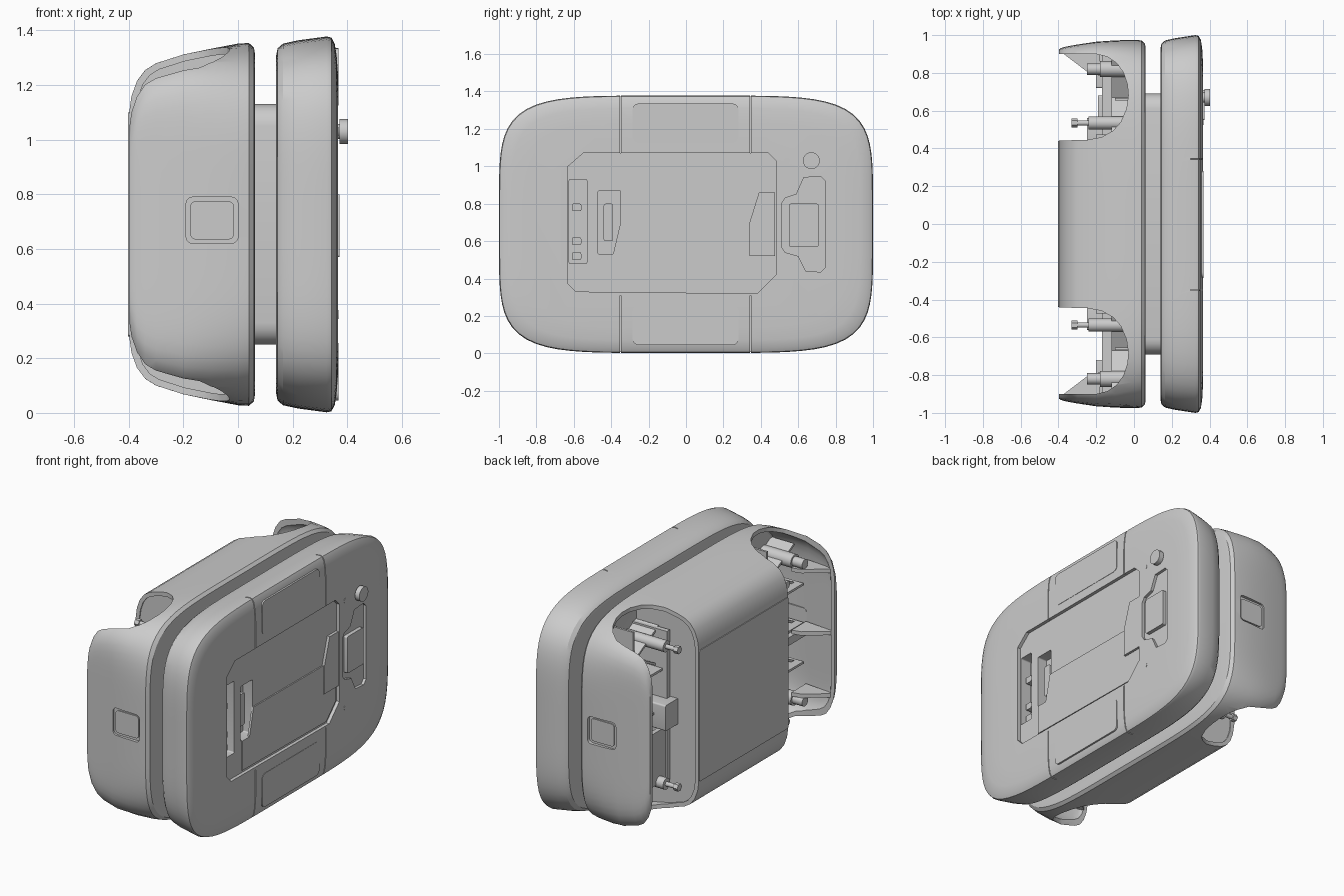
import bpy, bmesh, math
from mathutils import Vector

if "Cube" in bpy.data.objects:
    bpy.data.objects.remove(bpy.data.objects["Cube"])

CZ = 0.69  # height of the centre line


def finish(name, bm, angle=30):
    bmesh.ops.recalc_face_normals(bm, faces=bm.faces)
    me = bpy.data.meshes.new(name)
    bm.to_mesh(me)
    bm.free()
    ob = bpy.data.objects.new(name, me)
    bpy.context.collection.objects.link(ob)
    smooth(ob, angle)
    return ob


def activate(ob):
    bpy.ops.object.select_all(action='DESELECT')
    ob.select_set(True)
    bpy.context.view_layer.objects.active = ob


def smooth(ob, angle=30):
    activate(ob)
    bpy.ops.object.shade_smooth_by_angle(angle=math.radians(angle))


def loft(name, sections, n=128):
    """Stack superellipse outlines (x, half_y, half_z, exponent) along x."""
    bm = bmesh.new()
    rings = []
    for x, a, b, e in sections:
        ring = []
        for i in range(n):
            t = 2 * math.pi * (i + 0.5) / n
            c, s = math.cos(t), math.sin(t)
            r = (abs(c) ** e + abs(s) ** e) ** (-1 / e)
            ring.append(bm.verts.new((x, a * r * c, CZ + b * r * s)))
        rings.append(ring)
    for p, q in zip(rings, rings[1:]):
        for i in range(n):
            j = (i + 1) % n
            bm.faces.new((p[i], p[j], q[j], q[i]))
    bm.faces.new(rings[0])
    bm.faces.new(rings[-1])
    return finish(name, bm)


def prism(name, pts, lo, hi, axis='x'):
    """Extrude (y, z) points along x, (x, z) along y, or (x, y) along z."""
    place = {'x': lambda p, h: (h, p[0], p[1]),
             'y': lambda p, h: (p[0], h, p[1]),
             'z': lambda p, h: (p[0], p[1], h)}[axis]
    bm = bmesh.new()
    a = [bm.verts.new(place(p, lo)) for p in pts]
    b = [bm.verts.new(place(p, hi)) for p in pts]
    for i in range(len(pts)):
        j = (i + 1) % len(pts)
        bm.faces.new((a[i], a[j], b[j], b[i]))
    bm.faces.new(a)
    bm.faces.new(b)
    return finish(name, bm)


def rrect(u0, u1, v0, v1, r=0.03, k=5):
    pts = []
    for cx, cy, start in ((u1 - r, v1 - r, 0), (u0 + r, v1 - r, 90),
                          (u0 + r, v0 + r, 180), (u1 - r, v0 + r, 270)):
        for i in range(k + 1):
            t = math.radians(start + 90 * i / k)
            pts.append((cx + r * math.cos(t), cy + r * math.sin(t)))
    return pts


def circle(u, v, r, n=20):
    return [(u + r * math.cos(2 * math.pi * i / n), v + r * math.sin(2 * math.pi * i / n))
            for i in range(n)]


def rib(name, p, q, x0, x1, t=0.014):
    p, q = Vector(p), Vector(q)
    d = (q - p).normalized() * t / 2
    w = Vector((-d.y, d.x))
    return prism(name, [p + w, q + w, q - w, p - w], x0, x1)


def cut(ob, cutter):
    activate(ob)
    m = ob.modifiers.new("cut", 'BOOLEAN')
    m.operation, m.object, m.solver = 'DIFFERENCE', cutter, 'EXACT'
    bpy.ops.object.modifier_apply(modifier=m.name)
    bpy.data.objects.remove(cutter)


# Front plate with recessed bay, slots and handle pocket
plate = loft("front_plate", [
    (0.14, 0.93, 0.62, 5.2), (0.145, 0.955, 0.645, 5.2), (0.165, 0.972, 0.662, 5.2),
    (0.22, 0.984, 0.674, 5.2), (0.325, 1.0, 0.688, 5.2), (0.342, 0.996, 0.684, 5.2),
    (0.354, 0.975, 0.662, 5.2), (0.361, 0.93, 0.62, 5.2), (0.366, 0.84, 0.55, 5)])
bay = [(-0.63, 0.37), (-0.59, 0.33), (0.38, 0.32), (0.48, 0.42), (0.48, 1.03),
       (0.44, 1.07), (-0.55, 1.07), (-0.63, 1.0)]
cut(plate, prism("bay_cutter", bay, 0.345, 0.5))
cut(plate, prism("slot_cutter", rrect(-0.625, -0.53, 0.48, 0.93, 0.008), 0.27, 0.5))
cut(plate, prism("slot_cutter", rrect(-0.47, -0.35, 0.53, 0.87, 0.008), 0.28, 0.5))
pocket = [(0.63, 0.94), (0.72, 0.945), (0.745, 0.92), (0.745, 0.46), (0.72, 0.435), (0.64, 0.44),
          (0.60, 0.52), (0.53, 0.54), (0.51, 0.57), (0.51, 0.80), (0.53, 0.83), (0.59, 0.85)]
cut(plate, prism("pocket_cutter", pocket, 0.348, 0.5))
# Seams beside the top and bottom pads
for s in (1, -1):
    z0, z1 = sorted((CZ + s * 0.38, CZ + s * 0.72))
    for y in (-0.35, 0.345):
        cut(plate, prism("seam_cutter", rrect(y - 0.003, y + 0.003, z0, z1, 0.001, 1), 0.30, 0.5))
smooth(plate)

# Details inside the bay
prism("bay_lower_panel", [(-0.46, 0.345), (0.37, 0.335), (0.465, 0.43), (0.465, 0.515),
                          (0.34, 0.515), (0.34, 0.695), (-0.35, 0.70), (-0.39, 0.53),
                          (-0.46, 0.53)], 0.34, 0.353)
prism("bay_step", [(0.34, 0.52), (0.475, 0.52), (0.475, 0.86), (0.39, 0.86), (0.34, 0.70)],
      0.34, 0.362)
for z in (0.52, 0.60, 0.78):
    prism("slot_connector", rrect(-0.61, -0.56, z - 0.02, z + 0.02, 0.008), 0.26, 0.32)
prism("slot_socket", rrect(-0.44, -0.39, 0.6, 0.8, 0.01), 0.27, 0.32)

# Handle tab, knob and pins
prism("handle_tab", rrect(0.55, 0.71, 0.57, 0.80, 0.01), 0.34, 0.372)
prism("knob_stem", circle(0.67, 1.03, 0.028), 0.34, 0.38)
prism("knob", circle(0.67, 1.03, 0.045), 0.372, 0.402)
for z in (1.03, 0.36):
    prism("indicator_pin", circle(0.54, z, 0.016), 0.35, 0.368)

# Top and bottom pads
for s in (1, -1):
    z0, z1 = sorted((CZ + s * 0.435, CZ + s * 0.645))
    prism("edge_pad", rrect(-0.285, 0.28, z0, z1, 0.03), 0.33, 0.368)

# Neck between plate and rear shell
prism("neck", rrect(-0.69, 0.69, 0.25, 1.13, 0.08), 0.02, 0.16)

# Hollow rear shell
shell = loft("rear_shell", [
    (0.062, 0.93, 0.625, 5.2), (0.058, 0.955, 0.648, 5.2), (0.04, 0.972, 0.664, 5.2),
    (0.0, 0.975, 0.662, 5.5), (-0.1, 0.972, 0.643, 6.8), (-0.2, 0.965, 0.622, 8.5),
    (-0.3, 0.95, 0.59, 9.5), (-0.34, 0.943, 0.565, 10), (-0.37, 0.937, 0.525, 10),
    (-0.39, 0.93, 0.47, 10), (-0.397, 0.925, 0.42, 10)])
activate(shell)
m = shell.modifiers.new("wall", 'SOLIDIFY')
m.thickness, m.offset, m.use_even_offset = 0.025, -1, True
bpy.ops.object.modifier_apply(modifier=m.name)

# Scooped openings and end-wall recesses
scoop = [(-0.5, 0.44), (-0.25, 0.445), (-0.17, 0.46), (-0.11, 0.495), (-0.07, 0.54),
         (-0.04, 0.61), (-0.03, 0.68), (-0.035, 0.74), (-0.055, 0.80), (-0.09, 0.85),
         (-0.14, 0.885), (-0.2, 0.90), (-0.5, 0.90)]
for s in (1, -1):
    cut(shell, prism("scoop_cutter", [(x, s * y) for x, y in scoop], -0.5, 2, 'z'))
    lo, hi = sorted((s * 0.955, s * 1.1))
    cut(shell, prism("badge_cutter", rrect(-0.19, 0.0, 0.62, 0.79, 0.025), lo, hi, 'y'))
    lo, hi = sorted((s * 0.94, s * 0.962))
    prism("end_wall_inset", rrect(-0.175, -0.015, 0.635, 0.775, 0.02), lo, hi, 'y')
smooth(shell)

# Central block filling the hump, and rear cover panel
hump = [(0.04, 0.635), (-0.1, 0.625), (-0.2, 0.604), (-0.3, 0.571), (-0.34, 0.545),
        (-0.37, 0.50), (-0.385, 0.45)]
prism("central_block", [(x, CZ + h) for x, h in hump] + [(x, CZ - h) for x, h in hump[::-1]],
      -0.436, 0.436, 'y')
prism("rear_panel", rrect(-0.44, 0.44, 0.28, 1.10, 0.01), -0.39, -0.402)

# Ribs, gussets and fasteners in both side bays
for s in (1, -1):
    levels = [0.2, 0.445, 0.69, 0.935, 1.18]
    for z0, z1 in zip(levels, levels[1:]):
        for a, b in ((0.44, 0.90), (0.90, 0.44)):
            rib("cross_rib", (s * a, z0), (s * b, z1), -0.12, 0.04)
    for z in levels[1:-1]:
        rib("shelf_rib", (s * 0.43, z), (s * 0.92, z), -0.17, 0.04)
    rib("upright_rib", (s * 0.66, 0.16), (s * 0.66, 1.22), -0.1, 0.04)
    rib("inner_frame", (s * 0.46, 0.2), (s * 0.46, 1.18), -0.2, 0.04, 0.03)
    for z in (0.30, 0.69, 1.08):
        prism("wing_gusset", [(-0.385, s * 0.91), (-0.18, s * 0.93), (-0.18, s * 0.785),
                              (-0.24, s * 0.80)], z - 0.012, z + 0.012, 'z')
    prism("connector_box", rrect(min(s * 0.43, s * 0.56), max(s * 0.43, s * 0.56),
                                 0.60, 0.76, 0.01), -0.25, 0.0)
    prism("wing_block", rrect(min(s * 0.72, s * 0.91), max(s * 0.72, s * 0.91),
                              0.63, 0.68, 0.008), -0.2, 0.0)
    for z in (0.26, 1.12):
        prism("peg_base", circle(s * 0.82, z, 0.042), -0.18, 0.04)
        prism("peg", circle(s * 0.82, z, 0.03), -0.25, -0.17)
        prism("bolt_collar", circle(s * 0.535, z, 0.035), -0.24, 0.04)
        prism("bolt_shaft", circle(s * 0.535, z, 0.014), -0.31, -0.23)
        prism("bolt_head", circle(s * 0.535, z, 0.024, 6), -0.33, -0.30)
prism("bay_board", rrect(0.45, 0.68, 0.25, 0.58, 0.01), -0.19, -0.16)
